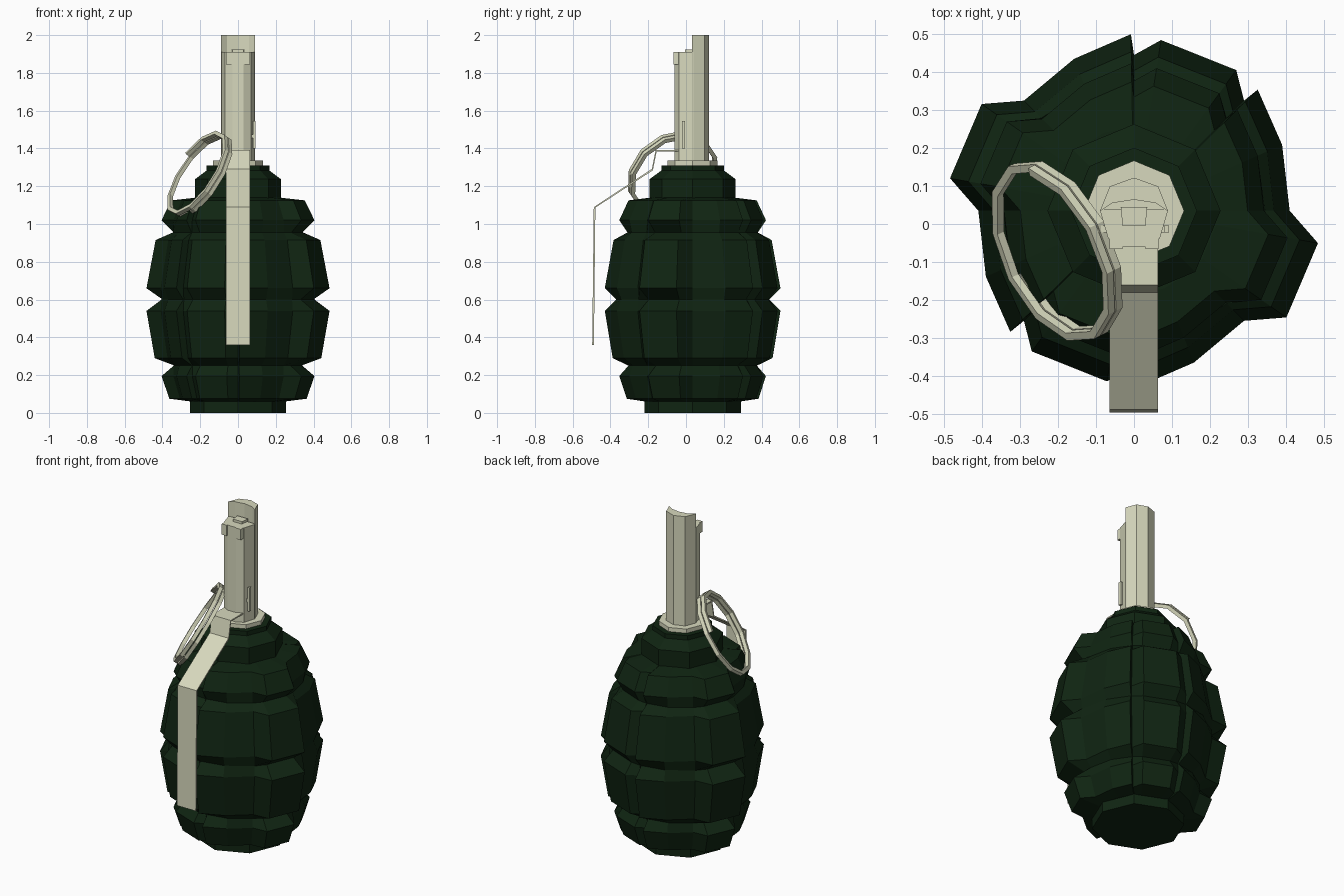
import bpy, bmesh, math
from mathutils import Vector

if "Cube" in bpy.data.objects:
    bpy.data.objects.remove(bpy.data.objects["Cube"])

CY = 0.035  # body axis sits slightly behind the origin


def material(name, rgb):
    m = bpy.data.materials.new(name)
    m.diffuse_color = (*rgb, 1)
    m.use_nodes = True
    m.node_tree.nodes["Principled BSDF"].inputs["Base Color"].default_value = m.diffuse_color
    return m


GREEN = material("dark green", (0.005, 0.018, 0.006))
CREAM = material("pale metal", (0.68, 0.69, 0.51))


def finish(name, bm, mat):
    bmesh.ops.recalc_face_normals(bm, faces=bm.faces)
    me = bpy.data.meshes.new(name)
    bm.to_mesh(me)
    bm.free()
    me.materials.append(mat)
    ob = bpy.data.objects.new(name, me)
    bpy.context.collection.objects.link(ob)
    return ob


def loft(name, rings, mat, caps=True):
    """Skin a stack of closed rings of points."""
    bm = bmesh.new()
    vs = [[bm.verts.new(p) for p in r] for r in rings]
    n = len(rings[0])
    for a, b in zip(vs, vs[1:]):
        for i in range(n):
            j = (i + 1) % n
            bm.faces.new((a[i], a[j], b[j], b[i]))
    if caps:
        bm.faces.new(vs[0])
        bm.faces.new(vs[-1])
    return finish(name, bm, mat)


def polar(r, deg, z):
    a = math.radians(deg)
    return (r * math.cos(a), CY + r * math.sin(a), z)


def lathe(name, profile, mat, n=8):
    return loft(name, [[polar(r, 360 * i / n, z) for i in range(n)] for r, z in profile], mat)


def prism(name, pts, z0, z1, mat):
    return loft(name, [[(x, y, z) for x, y in pts] for z in (z0, z1)], mat)


def box(name, x0, x1, y0, y1, z0, z1, mat):
    return prism(name, [(x0, y0), (x1, y0), (x1, y1), (x0, y1)], z0, z1, mat)


# Segmented body: per 45 degree lobe a groove column and two ridge columns
half = [(24, .427), (44.4, .456), (54, .458), (81, .455),
        (91, .465), (111.5, .43), (145, .49), (170, .492)]
columns = []
for turn in (0, 180):
    for k in range(4):
        columns.append((turn + 45 * k, .41, True))
        columns += [(turn + a, r, False) for a, r in half[2 * k:2 * k + 2]]

# (height, radius scale) for ridge rows, (height, fixed radius) for grooves
levels = [("groove", .06, .25), ("ridge", .075, .75), ("ridge", .195, .835),
          ("groove", .25, .34), ("ridge", .29, .91), ("ridge", .54, 1.0),
          ("groove", .60, .405), ("ridge", .66, 1.0), ("ridge", .915, .90),
          ("groove", .955, .345), ("ridge", 1.02, .835), ("ridge", 1.125, .73),
          ("groove", 1.14, .22)]
rings = []
for kind, z, v in levels:
    rings.append([polar(v if kind == "groove" else r * v, a, z) for a, r, g in columns])
loft("body", rings, GREEN)

# Base, neck and collar
lathe("base", [(.255, 0), (.255, .065)], GREEN)
lathe("neck", [(.228, 1.13), (.228, 1.237), (.166, 1.283), (.166, 1.31)], GREEN)
lathe("collar", [(.132, 1.30), (.132, 1.335)], CREAM)

# Fuze tube: lower front half and taller crescent-shaped back half
prism("fuze_front", [(-.088, .04), (-.088, .03), (-.068, -.038), (-.03, -.06),
                     (.03, -.06), (.068, -.038), (.088, .03), (.088, .04)], 1.32, 1.91, CREAM)
prism("fuze_back", [(.09, .033), (.064, .099), (0, .122), (-.064, .099), (-.09, .033),
                    (-.058, .055), (0, .064), (.058, .055)], 1.32, 2.0, CREAM)
prism("striker", [(-.03, -.005), (.03, -.005), (.035, .045), (-.035, .045)], 1.8, 1.925, CREAM)
for s in (-1, 1):
    x0, x1 = sorted((s * .03, s * .064))
    box("fuze_tab", x0, x1, -.066, -.03, 1.845, 1.91, CREAM)

# Safety lever: bent flat strip
path = [(-.03, 1.388), (-.158, 1.388), (-.178, 1.288), (-.484, 1.088), (-.492, .36)]
T = .009
outline = []
for i, (y, z) in enumerate(path):
    d = Vector(path[min(i + 1, len(path) - 1)]) - Vector(path[max(i - 1, 0)])
    d.normalize()
    outline.append((Vector((y, z)), Vector((d.y, -d.x)) * T / 2))
side = [p + n for p, n in outline] + [p - n for p, n in reversed(outline)]
loft("lever", [[(x, p.x, p.y) for p in side] for x in (-.064, .063)], CREAM)

# Split pull ring: a 1.6 turn coil of square wire
centre = Vector((-.207, -.07, 1.263))
u = Vector((.14, -.01, .2)).normalized()
w = Vector((-.075, .243, .065))
w = (w - u * w.dot(u)).normalized()
nrm = u.cross(w)
rings = []
STEPS = 20
for i in range(STEPS + 1):
    a = math.radians(200 + 30 * i)
    out = u * math.cos(a) + w * math.sin(a)
    c = centre + out * .243 + nrm * (.022 * (i / STEPS * 2 - 1))
    rings.append([c + out * .011 * sx + nrm * .011 * sy
                  for sx, sy in ((1, 1), (-1, 1), (-1, -1), (1, -1))])
loft("pull_ring", rings, CREAM)

# Cotter pin through the tube with a bent end
box("cotter_pin", -.105, .092, -.022, -.004, 1.455, 1.475, CREAM)
box("cotter_end", .08, .092, -.022, -.004, 1.4, 1.545, CREAM)
